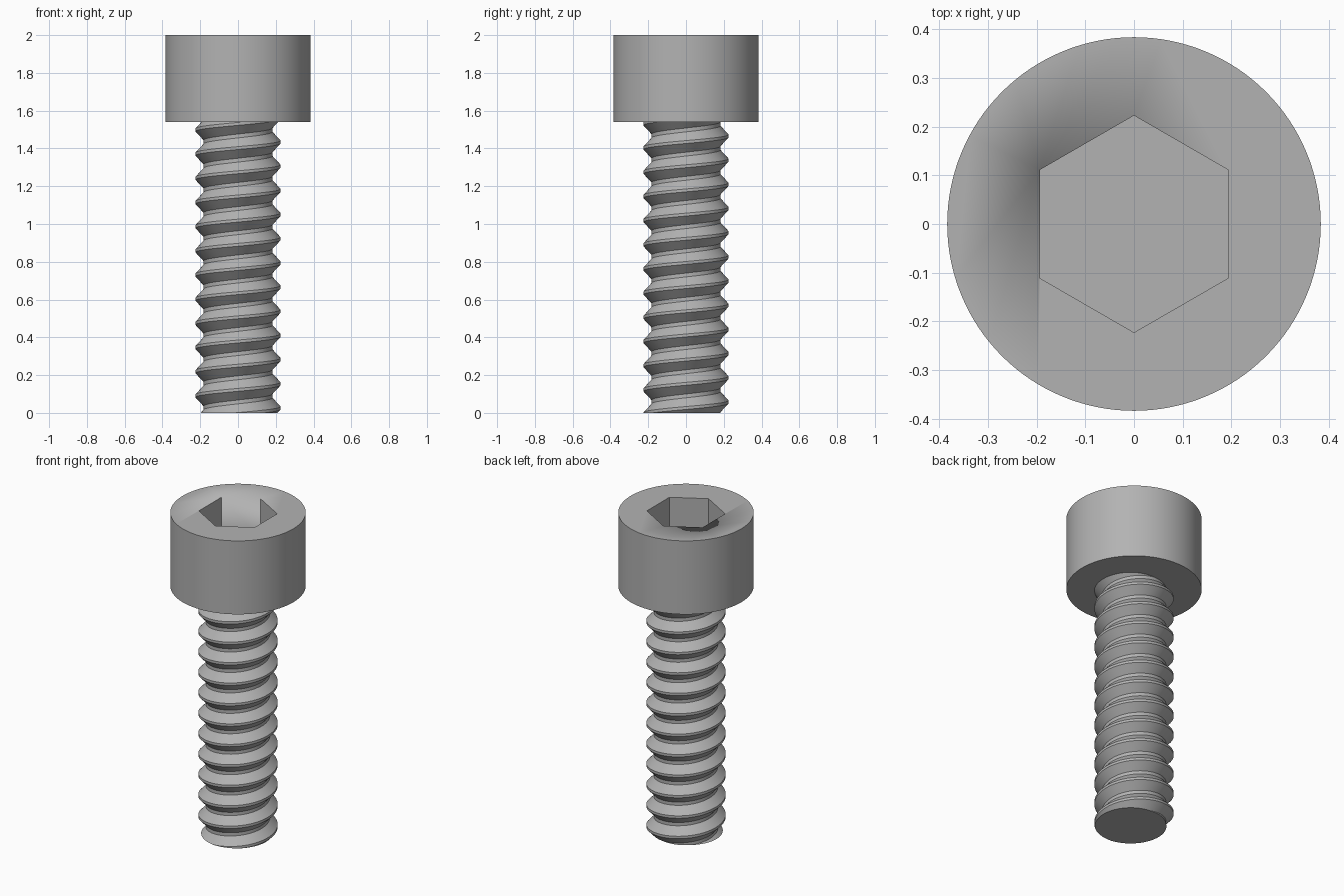
import bpy, bmesh, math
from mathutils import Matrix, Vector

cube = bpy.data.objects.get("Cube")
if cube:
    bpy.data.objects.remove(cube, do_unlink=True)

HEAD_R, HEAD_Z, TOP = 0.384, 1.54, 2.0
HEX_R, HEX_DEPTH = 0.223, 0.25
ROOT_R, CREST_R = 0.182, 0.225
PITCH, CREST_Z = 0.128, 0.026
STEPS, TURNS = 64, 16

steel = bpy.data.materials.new("steel_grey")
steel.use_nodes = True
COLOUR = (0.45, 0.45, 0.45, 1)
steel.diffuse_color = COLOUR
steel.node_tree.nodes["Principled BSDF"].inputs["Base Color"].default_value = COLOUR


def finish(bm, name, angle):
    bmesh.ops.recalc_face_normals(bm, faces=bm.faces)
    mesh = bpy.data.meshes.new(name)
    bm.to_mesh(mesh)
    bm.free()
    mesh.materials.append(steel)
    obj = bpy.data.objects.new(name, mesh)
    bpy.context.collection.objects.link(obj)
    bpy.ops.object.select_all(action="DESELECT")
    obj.select_set(True)
    bpy.context.view_layer.objects.active = obj
    bpy.ops.object.shade_smooth_by_angle(angle=math.radians(angle))
    return obj


def prism(name, sides, radius, low, high, turn=0.0):
    bm = bmesh.new()
    place = Matrix.Translation((0, 0, (low + high) / 2)) @ Matrix.Rotation(turn, 4, "Z")
    bmesh.ops.create_cone(bm, cap_ends=True, segments=sides, radius1=radius,
                          radius2=radius, depth=high - low, matrix=place)
    return finish(bm, name, 30)


# Cylindrical head with a hexagonal socket, points along y
head = prism("head", 128, HEAD_R, HEAD_Z, TOP)
cutter = prism("socket_cutter", 6, HEX_R, TOP - HEX_DEPTH, TOP + 0.1)
cutter.hide_render = True
cutter.hide_set(True)
socket = head.modifiers.new("socket", "BOOLEAN")
socket.operation = "DIFFERENCE"
socket.solver = "EXACT"
socket.object = cutter
bpy.context.view_layer.objects.active = head
bpy.ops.object.modifier_apply(modifier="socket")
bpy.data.objects.remove(cutter, do_unlink=True)

# Threaded shank: one thread profile swept along a right-handed helix
bm = bmesh.new()
start = CREST_Z - 2 * PITCH
profile = [(CREST_R, -0.06), (CREST_R, 0.06), (ROOT_R, 0.42),
           (ROOT_R, 0.58), (CREST_R, 0.94)]
verts = [bm.verts.new((r, 0, start + t * PITCH)) for r, t in profile]
edges = [bm.edges.new(pair) for pair in zip(verts, verts[1:])]
bmesh.ops.spin(bm, geom=verts + edges, cent=(0, 0, 0), axis=(0, 0, 1),
               dvec=(0, 0, PITCH / STEPS), angle=2 * math.pi * TURNS,
               steps=STEPS * TURNS, use_duplicate=False)
bmesh.ops.remove_doubles(bm, verts=bm.verts, dist=0.0008)

# Trim the shank square at both ends and close the ends
for z, side in ((0, -1), (HEAD_Z + 0.01, 1)):
    cut = bmesh.ops.bisect_plane(bm, geom=bm.verts[:] + bm.edges[:] + bm.faces[:],
                                 plane_co=(0, 0, z), plane_no=(0, 0, side),
                                 clear_outer=True)
    rim = [e for e in cut["geom_cut"] if isinstance(e, bmesh.types.BMEdge)]
    bmesh.ops.contextual_create(bm, geom=rim)
finish(bm, "threaded_shank", 30)
